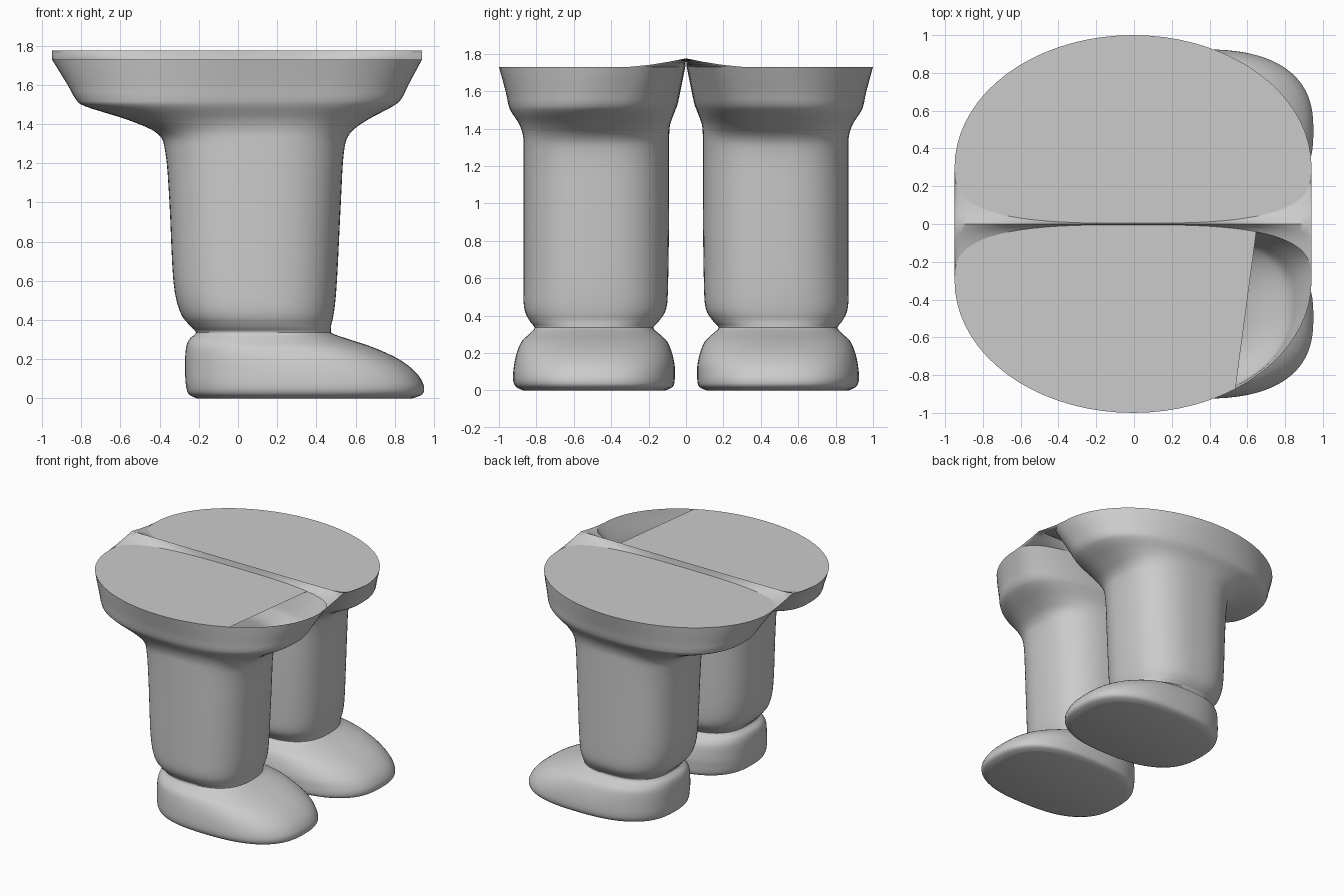
import bpy
import bmesh
import math

cube = bpy.data.objects.get("Cube")
if cube:
    bpy.data.objects.remove(cube, do_unlink=True)

SIDES = 72
STEPS = 4
TOP = 1.73

# Leg rings from sole to rim: height, back x, toe x, inner y, outer y
RINGS = [
    (0.0, -0.21, 0.89, 0.11, 0.87),
    (0.02, -0.25, 0.94, 0.07, 0.91),
    (0.06, -0.265, 0.95, 0.06, 0.925),
    (0.13, -0.27, 0.91, 0.06, 0.92),
    (0.2, -0.27, 0.82, 0.075, 0.905),
    (0.26, -0.265, 0.69, 0.1, 0.88),
    (0.3, -0.25, 0.57, 0.14, 0.84),
    (0.335, -0.215, 0.475, 0.175, 0.81),
    (0.37, -0.245, 0.475, 0.145, 0.835),
    (0.44, -0.295, 0.49, 0.105, 0.865),
    (0.6, -0.33, 0.505, 0.095, 0.87),
    (1.0, -0.35, 0.525, 0.09, 0.87),
    (1.25, -0.37, 0.54, 0.09, 0.87),
    (1.35, -0.41, 0.57, 0.09, 0.87),
    (1.42, -0.56, 0.66, 0.085, 0.89),
    (1.49, -0.78, 0.79, 0.06, 0.935),
    (1.53, -0.83, 0.835, 0.045, 0.95),
    (1.6, -0.87, 0.87, 0.03, 0.965),
    (TOP, -0.95, 0.94, 0.004, 1.0),
]


def mix(a, b, t):
    return a + (b - a) * t


def spline(p0, p1, p2, p3, t):
    """Smooth blend through ring values, limited to avoid overshoot."""
    m1, m2 = (p2 - p0) / 2, (p3 - p1) / 2
    value = (p1 + m1 * t + (3 * (p2 - p1) - 2 * m1 - m2) * t * t
             + (2 * (p1 - p2) + m1 + m2) * t ** 3)
    return min(max(value, min(p1, p2)), max(p1, p2))


def dense_rings():
    last = len(RINGS) - 1
    rings = []
    for i in range(last):
        four = [RINGS[min(max(i + k, 0), last)] for k in (-1, 0, 1, 2)]
        for s in range(STEPS):
            rings.append([spline(*values, s / STEPS) for values in zip(*four)])
    return rings + [list(RINGS[last])]


def outline(ring):
    """Rounded cross-section, flatter on the inner side near the rim."""
    z, x0, x1, y0, y1 = ring
    flare = min(max((z - 1.36) / (TOP - 1.36), 0), 1)
    cx, a = (x0 + x1) / 2, (x1 - x0) / 2
    cy = mix((y0 + y1) / 2, 0.3, flare)
    points = []
    for i in range(SIDES):
        angle = 2 * math.pi * i / SIDES
        c, s = math.cos(angle), math.sin(angle)
        power = 2 / mix(2.55, 2 if s > 0 else 3, flare)
        b = y1 - cy if s > 0 else cy - y0
        points.append((cx + a * math.copysign(abs(c) ** power, c),
                       cy + b * math.copysign(abs(s) ** power, s), z))
    return points


def finish(bm, name, material):
    bmesh.ops.recalc_face_normals(bm, faces=bm.faces)
    mesh = bpy.data.meshes.new(name)
    bm.to_mesh(mesh)
    bm.free()
    mesh.materials.append(material)
    obj = bpy.data.objects.new(name, mesh)
    bpy.context.collection.objects.link(obj)
    bpy.ops.object.select_all(action="DESELECT")
    obj.select_set(True)
    bpy.context.view_layer.objects.active = obj
    bpy.ops.object.shade_smooth_by_angle(angle=math.radians(40))
    return obj


def make_leg(name, side, material, open_beyond):
    """Shoe, trouser leg and flared hem as one loft, closed by a flat lid."""
    bm = bmesh.new()
    loops = [[bm.verts.new((x, side * y, z)) for x, y, z in outline(r)]
             for r in dense_rings()]
    for low, high in zip(loops, loops[1:]):
        for i in range(SIDES):
            j = (i + 1) % SIDES
            bm.faces.new((low[i], low[j], high[j], high[i]))
    bm.faces.new(loops[0][::-1])
    # Lid strips across the rim, left open past the given x
    rim = loops[-1]
    for i in range(SIDES // 2):
        strip = [rim[i], rim[i + 1], rim[-i - 1], rim[-i]]
        if i == 0:
            strip.pop()
        if i == SIDES // 2 - 1:
            strip = [rim[i], rim[i + 1], rim[-i]]
        if sum(v.co.x for v in strip) / len(strip) < open_beyond:
            bm.faces.new(strip)
    return finish(bm, name, material)


def make_bridge(material):
    """Thin ridge joining the two rims along the middle."""
    bm = bmesh.new()
    inner = outline(RINGS[-1])[SIDES // 2:] + outline(RINGS[-1])[:1]
    rows = []
    for x, y, z in inner:
        rows.append([bm.verts.new((x, y * k, z + 0.045 * (1 - abs(k)) ** 1.4))
                     for k in (-1, -0.65, -0.3, 0, 0.3, 0.65, 1)])
    for a, b in zip(rows, rows[1:]):
        for i in range(len(a) - 1):
            bm.faces.new((a[i], b[i], b[i + 1], a[i + 1]))
    return finish(bm, "crotch_bridge", material)


grey = bpy.data.materials.new("plain grey")
grey.use_nodes = True
colour = (0.6, 0.6, 0.6, 1)
grey.diffuse_color = colour
grey.node_tree.nodes["Principled BSDF"].inputs["Base Color"].default_value = colour

make_leg("back_leg", 1, grey, 2)
make_leg("front_leg", -1, grey, 0.62)
make_bridge(grey)
